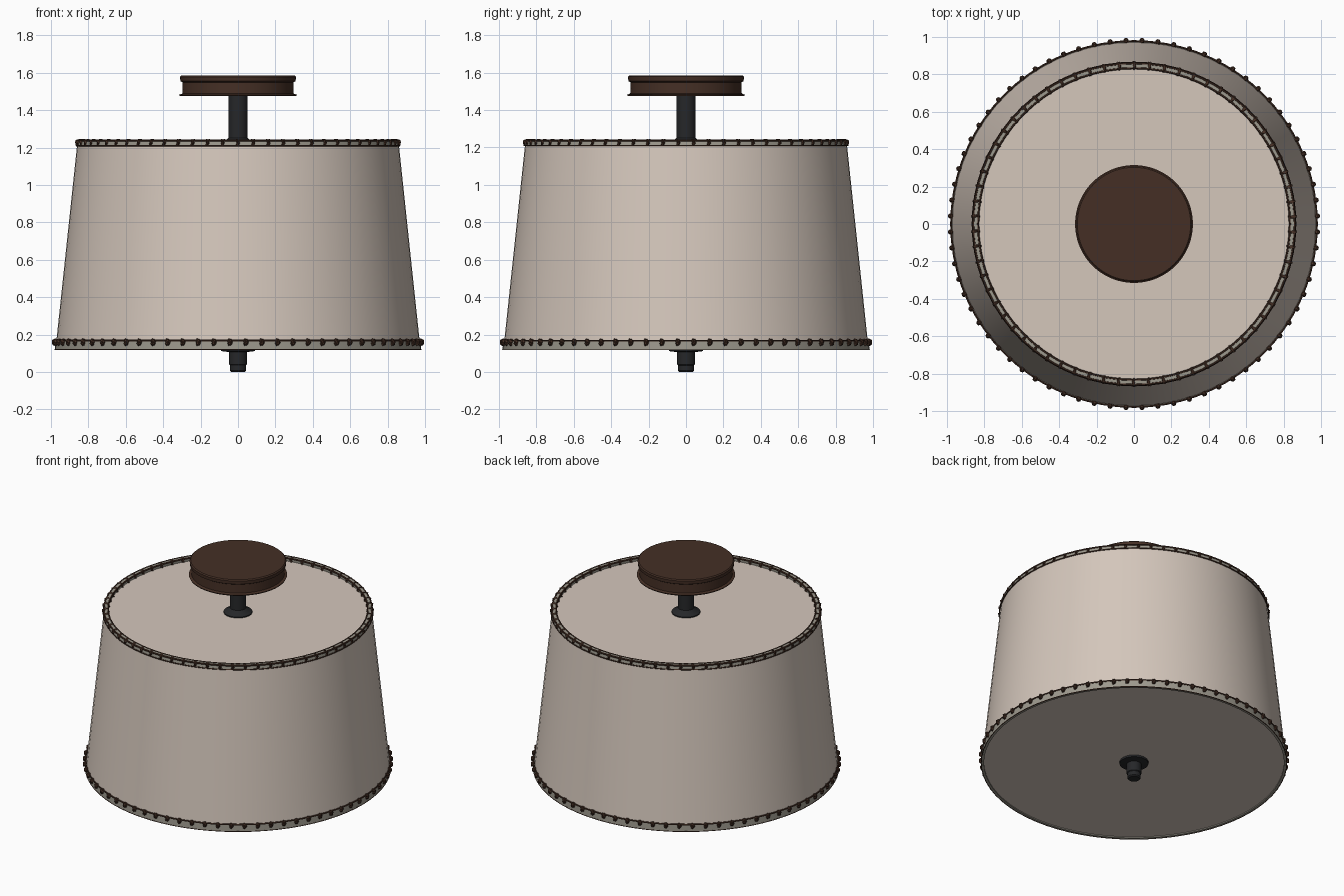
import bpy, bmesh, math
from mathutils import Matrix, Vector

cube = bpy.data.objects.get("Cube")
if cube:
    bpy.data.objects.remove(cube, do_unlink=True)


def material(name, color):
    m = bpy.data.materials.new(name)
    m.use_nodes = True
    m.diffuse_color = (*color, 1)
    bsdf = next(n for n in m.node_tree.nodes if n.type == 'BSDF_PRINCIPLED')
    bsdf.inputs["Base Color"].default_value = (*color, 1)
    return m


linen = material("linen beige", (0.66, 0.57, 0.50))
brown = material("dark brown", (0.058, 0.028, 0.018))
charcoal = material("charcoal metal", (0.019, 0.02, 0.022))
trim = material("grey trim", (0.34, 0.32, 0.27))


def finish(name, bm, mat):
    bmesh.ops.recalc_face_normals(bm, faces=bm.faces)
    mesh = bpy.data.meshes.new(name)
    bm.to_mesh(mesh)
    bm.free()
    mesh.materials.append(mat)
    ob = bpy.data.objects.new(name, mesh)
    bpy.context.collection.objects.link(ob)
    bpy.ops.object.select_all(action='DESELECT')
    ob.select_set(True)
    bpy.context.view_layer.objects.active = ob
    bpy.ops.object.shade_smooth_by_angle(angle=math.radians(35))
    return ob


def lathe(name, profile, mat, steps=72, closed=False):
    """Spin an (r, z) profile round the z axis."""
    bm = bmesh.new()
    verts = [bm.verts.new((r, 0, z)) for r, z in profile]
    pairs = list(zip(verts, verts[1:]))
    if closed:
        pairs.append((verts[-1], verts[0]))
    edges = [bm.edges.new(p) for p in pairs]
    bmesh.ops.spin(bm, geom=verts + edges, cent=(0, 0, 0), axis=(0, 0, 1),
                   angle=math.tau, steps=steps, use_duplicate=False)
    bmesh.ops.remove_doubles(bm, verts=bm.verts, dist=0.0001)
    return finish(name, bm, mat)


def cord(name, radius, z, thick):
    ring = [(radius + thick * math.cos(a * math.tau / 6),
             z + thick * math.sin(a * math.tau / 6)) for a in range(6)]
    return lathe(name, ring, brown, closed=True)


def stitches(name, radius, z, count, size):
    """Small knotted wraps: two crossed lumps at each place round the rim."""
    bm = bmesh.new()
    for i in range(count):
        turn = Matrix.Rotation(math.tau * (i + 0.5) / count, 4, 'Z')
        for tilt, dz in ((0.5, 0.004), (-0.5, -0.004)):
            place = (turn @ Matrix.Translation((radius, 0, z + dz))
                     @ Matrix.Rotation(tilt, 4, 'X')
                     @ Matrix.Diagonal(Vector((*size, 1))))
            bmesh.ops.create_icosphere(bm, subdivisions=1, radius=1, matrix=place)
    return finish(name, bm, brown)


# Tapered fabric shade with a thin wall
lathe("shade", [(0.975, 0.13), (0.858, 1.235), (0.848, 1.235), (0.965, 0.13)],
      linen, closed=True)

# Flat panels closing the top and bottom
lathe("top_panel", [(0, 1.215), (0.85, 1.215), (0.85, 1.205), (0, 1.205)], linen)
lathe("bottom_diffuser", [(0, 0.135), (0.966, 0.135), (0.966, 0.125), (0, 0.125)], linen)

# Rim bands
lathe("top_band", [(0.864, 1.208), (0.86, 1.24), (0.832, 1.24), (0.836, 1.208)],
      trim, closed=True)
lathe("bottom_band", [(0.98, 0.118), (0.978, 0.165), (0.962, 0.165), (0.962, 0.118)],
      trim, closed=True)

# Cords and stitching round both rims
cord("top_outer_cord", 0.859, 1.237, 0.006)
cord("top_inner_cord", 0.834, 1.237, 0.006)
cord("top_lower_cord", 0.864, 1.21, 0.004)
cord("bottom_cord", 0.978, 0.168, 0.005)
cord("bottom_edge_cord", 0.979, 0.119, 0.003)
stitches("top_stitches", 0.848, 1.225, 66, (0.027, 0.012, 0.02))
stitches("bottom_stitches", 0.98, 0.159, 72, (0.018, 0.014, 0.018))

# Ceiling canopy
lathe("canopy", [(0, 1.475), (0.312, 1.475), (0.315, 1.482), (0.298, 1.488),
                 (0.296, 1.548), (0.308, 1.555), (0.31, 1.578), (0.303, 1.585),
                 (0, 1.585)], brown)

# Hanging rod with a flared collar
lathe("rod", [(0, 1.21), (0.092, 1.21), (0.092, 1.222), (0.066, 1.235),
              (0.052, 1.25), (0.052, 1.476), (0, 1.476)], charcoal, 32)

# Finial and washer below the diffuser
lathe("finial", [(0, 0), (0.036, 0), (0.043, 0.007), (0.043, 0.036), (0.047, 0.04),
                 (0.047, 0.106), (0.092, 0.112), (0.092, 0.126), (0, 0.126)],
      charcoal, 32)
